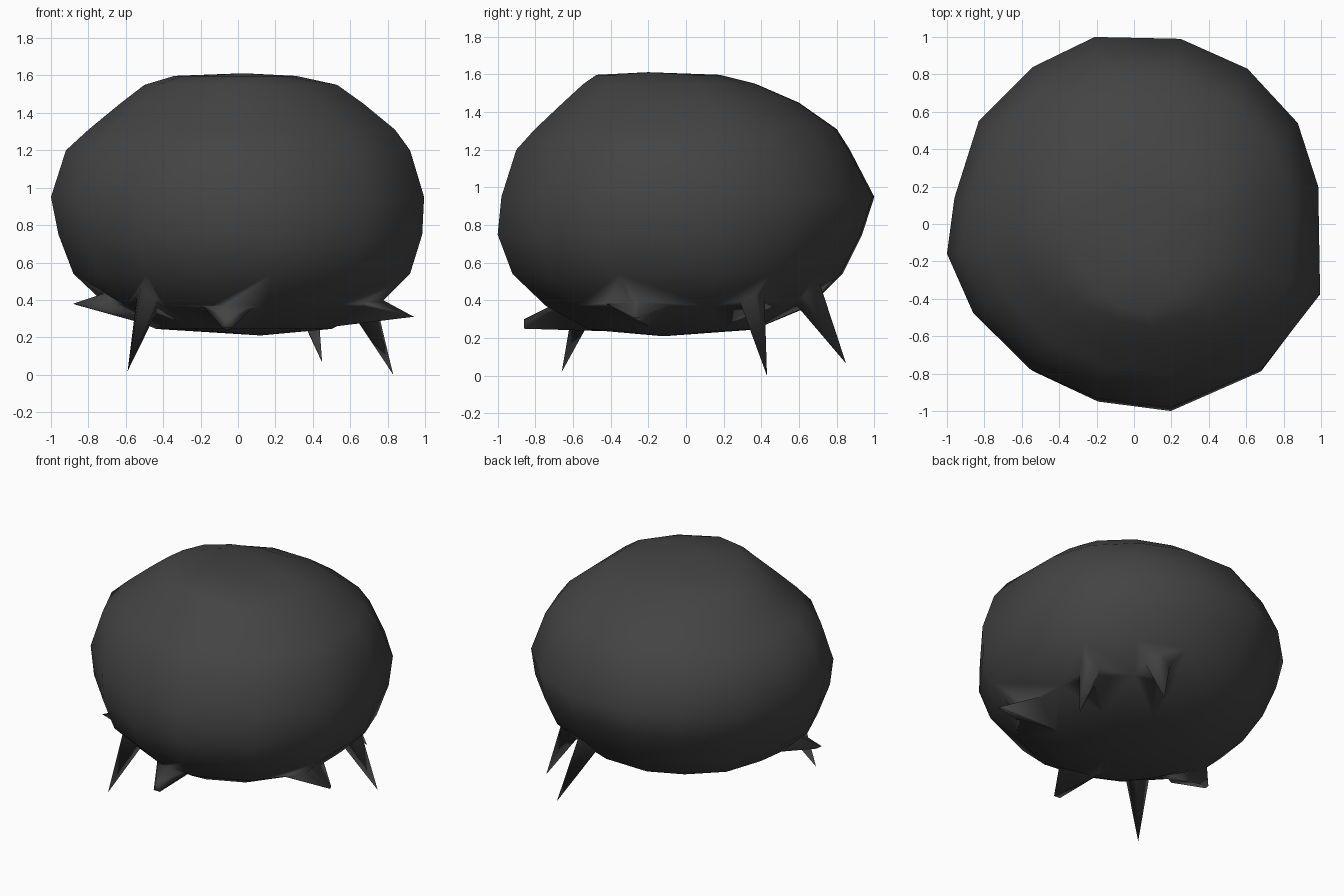
import bpy, bmesh
from mathutils import Vector

if "Cube" in bpy.data.objects:
    bpy.data.objects.remove(bpy.data.objects["Cube"])

mat = bpy.data.materials.new("charcoal")
mat.diffuse_color = (0.057, 0.057, 0.057, 1)
mat.use_nodes = True
mat.node_tree.nodes["Principled BSDF"].inputs["Base Color"].default_value = mat.diffuse_color


def finish(name, bm):
    bmesh.ops.recalc_face_normals(bm, faces=bm.faces)
    for f in bm.faces:
        f.smooth = True
    me = bpy.data.meshes.new(name)
    bm.to_mesh(me)
    bm.free()
    me.materials.append(mat)
    ob = bpy.data.objects.new(name, me)
    bpy.context.collection.objects.link(ob)
    return ob


# Rounded body: an uneven plan outline lofted through height levels
outline = [(-.21, 1), (.25, .99), (.61, .83), (.88, .54), (.99, .2), (1, -.38),
           (.69, -.78), (.2, -.99), (-.2, -.94), (-.56, -.78), (-.86, -.48),
           (-1, -.16), (-.96, .14), (-.83, .55), (-.54, .84)]
# z, reach to left, right, front, back
levels = [(.245, .44, .50, .52, .36), (.37, .70, .75, .75, .66),
          (.54, .88, .92, .93, .83), (.75, .96, .985, 1.01, .935),
          (.95, 1.0, .995, .99, 1.0), (1.20, .92, .92, .91, .87),
          (1.31, .80, .84, .81, .80), (1.45, .63, .67, .66, .60),
          (1.55, .50, .53, .55, .37), (1.598, .34, .31, .48, .18)]
bm = bmesh.new()
rings = []
for z, l, r, f, b in levels:
    rings.append([bm.verts.new((x * (r if x > 0 else l), y * (b if y > 0 else f), z))
                  for x, y in outline])
n = len(outline)
for lo, hi in zip(rings, rings[1:]):
    for i in range(n):
        j = (i + 1) % n
        bm.faces.new((lo[i], lo[j], hi[j], hi[i]))
for ring, tip in ((rings[0], (.12, -.12, .21)), (rings[-1], (.03, -.2, 1.612))):
    c = bm.verts.new(tip)
    for i in range(n):
        bm.faces.new((ring[i], ring[(i + 1) % n], c))
body = finish("body", bm)


# Solid limb around a few points, joined seamlessly into the body
def limb(name, pts):
    bm = bmesh.new()
    for p in pts:
        bm.verts.new(p)
    bmesh.ops.convex_hull(bm, input=bm.verts)
    ob = finish(name, bm)
    ob.hide_render = True
    ob.hide_set(True)
    mod = body.modifiers.new(name, 'BOOLEAN')
    mod.operation = 'UNION'
    mod.solver = 'EXACT'
    mod.object = ob


def leg(name, tip, reach, width):
    t = Vector(tip)
    out = Vector((t.x, t.y, 0)).normalized()
    side = Vector((-out.y, out.x, 0))
    root = out * reach
    limb(name, [t, root + out * .06 + Vector((0, 0, .50)),
                root - out * .12 + Vector((0, 0, .42)),
                root + side * width + Vector((0, 0, .45)),
                root - side * width + Vector((0, 0, .45))])


# Thin pointed legs
leg("front_leg", (-.59, -.66, .02), .71, .085)
leg("right_leg", (.83, .43, 0), .74, .085)
leg("back_leg", (.45, .85, .065), .74, .085)

# Short pointed flippers low on the sides and front
limb("right_flipper", [(.94, -.28, .31), (.93, -.25, .31), (.70, -.25, .44),
                       (.68, -.42, .38), (.70, -.03, .39), (.45, -.18, .25)])
limb("left_flipper", [(-.88, -.31, .38), (-.87, -.27, .375), (-.70, -.25, .44),
                      (-.66, -.40, .38), (-.68, -.06, .38), (-.42, -.18, .25)])
limb("front_flipper", [(-.08, -.86, .25), (-.03, -.86, .25), (-.06, -.86, .30),
                       (-.20, -.64, .38), (.10, -.64, .38), (-.06, -.62, .42),
                       (-.06, -.36, .235)])
